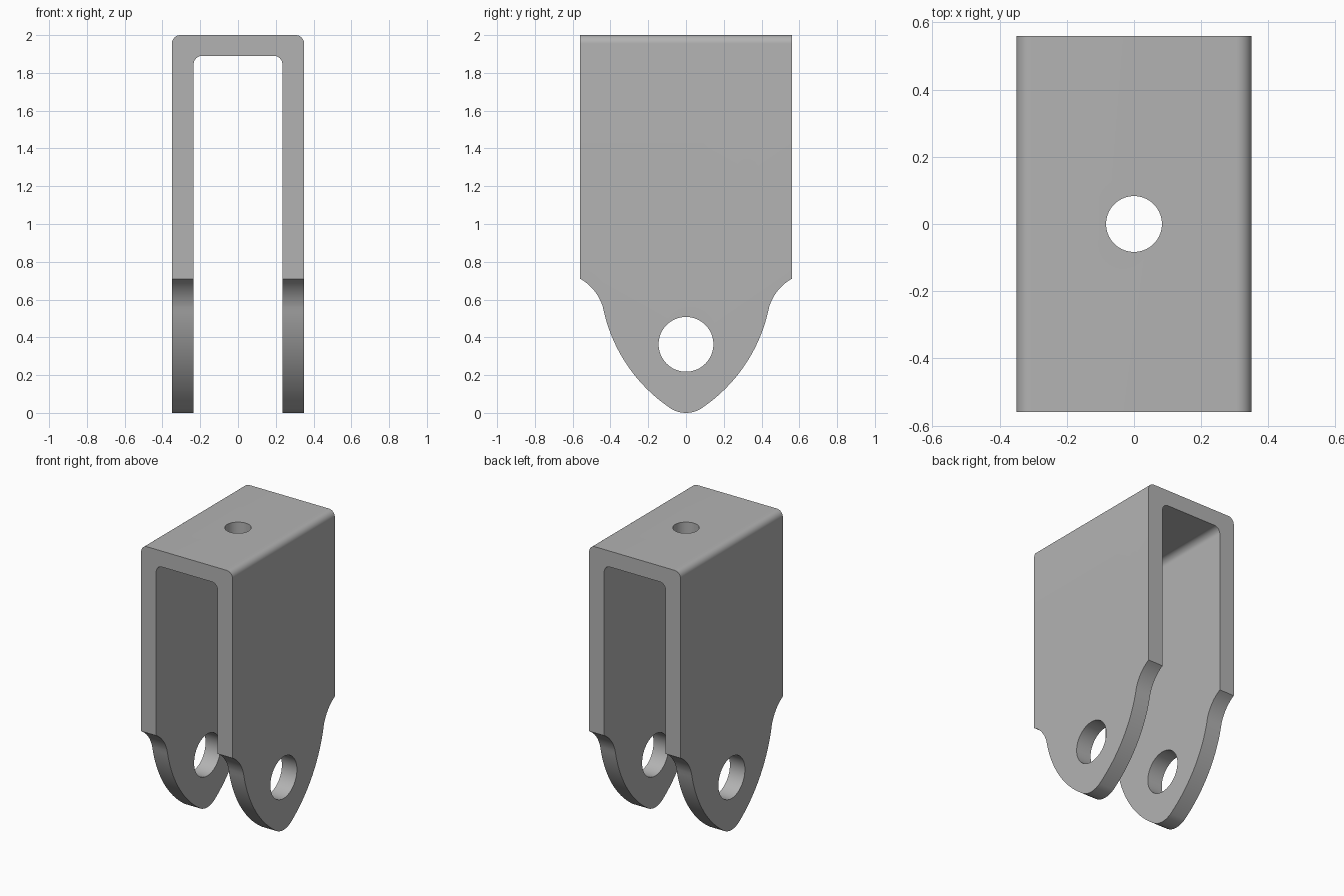
import bpy
import bmesh
from math import sin, cos, pi, radians
from mathutils import Vector, Matrix

if "Cube" in bpy.data.objects:
    bpy.data.objects.remove(bpy.data.objects["Cube"], do_unlink=True)

steel = bpy.data.materials.new("plain grey")
steel.use_nodes = True
grey = (0.45, 0.45, 0.45, 1)
steel.diffuse_color = grey
steel.node_tree.nodes["Principled BSDF"].inputs["Base Color"].default_value = grey


def arc(start, end, turn, steps=12):
    """Points from start to end on an arc turning left by turn degrees."""
    a, b = Vector(start), Vector(end)
    chord = b - a
    half = radians(turn) / 2
    normal = Vector((-chord.y, chord.x))
    centre = (a + b) / 2 + normal * (cos(half) / sin(half) / 2)
    return [tuple(centre + Matrix.Rotation(2 * half * i / steps, 2) @ (a - centre))
            for i in range(steps + 1)]


def mirrored(half):
    return half + [(-u, v) for u, v in reversed(half)]


def prism(name, outline, place, axis, depth):
    """Extrude a 2D outline symmetrically along an axis."""
    bm = bmesh.new()
    offset = Vector(axis) * depth
    points = []
    for u, v in outline:
        p = Vector(place(u, v)) - offset
        if not points or (p - points[-1]).length > 1e-5:
            points.append(p)
    if (points[0] - points[-1]).length < 1e-5:
        points.pop()
    face = bm.faces.new([bm.verts.new(p) for p in points])
    made = bmesh.ops.extrude_face_region(bm, geom=[face])["geom"]
    verts = [g for g in made if isinstance(g, bmesh.types.BMVert)]
    bmesh.ops.translate(bm, verts=verts, vec=offset * 2)
    bmesh.ops.recalc_face_normals(bm, faces=bm.faces)
    mesh = bpy.data.meshes.new(name)
    bm.to_mesh(mesh)
    bm.free()
    mesh.materials.append(steel)
    obj = bpy.data.objects.new(name, mesh)
    bpy.context.collection.objects.link(obj)
    return obj


def circle(radius, height=0, steps=64):
    return [(radius * cos(2 * pi * i / steps), height + radius * sin(2 * pi * i / steps))
            for i in range(steps)]


def along_x(u, v):
    return (0, u, v)


def along_y(u, v):
    return (u, 0, v)


def along_z(u, v):
    return (u, v, 1.9)


# Folded channel with rounded outer and inner bends
W, IN, TOP, ROOF, R = 0.35, 0.235, 2.0, 1.89, 0.045
outer = [(W, 0)] + arc((W, TOP - R), (W - R, TOP), 90)
inner = [(IN, 0)] + arc((IN, ROOF - R), (IN - R, ROOF), 90)
channel = mirrored(outer) + list(reversed(mirrored(inner)))
bracket = prism("clevis_bracket", channel, along_y, (0, 1, 0), 0.7)

# Side silhouette: rounded tip, curved flank, concave shoulder
side = (arc((0, 0), (0.08, 0.023), 32, 8)
        + arc((0.08, 0.023), (0.44, 0.56), 45, 24)
        + arc((0.44, 0.56), (0.56, 0.71), -44, 12)
        + [(0.56, 2.1)])
silhouette = prism("silhouette_cutter", mirrored(side), along_x, (1, 0, 0), 0.5)
pin_hole = prism("pin_hole_cutter", circle(0.145, 0.363), along_x, (1, 0, 0), 0.6)
bolt_hole = prism("bolt_hole_cutter", circle(0.083), along_z, (0, 0, 1), 0.3)

# Trim the channel and drill the holes
for cutter, operation in ((silhouette, 'INTERSECT'), (pin_hole, 'DIFFERENCE'),
                          (bolt_hole, 'DIFFERENCE')):
    mod = bracket.modifiers.new(cutter.name, 'BOOLEAN')
    mod.object = cutter
    mod.operation = operation
    mod.solver = 'EXACT'

bpy.ops.object.select_all(action='DESELECT')
bpy.context.view_layer.objects.active = bracket
bracket.select_set(True)
for mod in list(bracket.modifiers):
    bpy.ops.object.modifier_apply(modifier=mod.name)
for cutter in (silhouette, pin_hole, bolt_hole):
    bpy.data.objects.remove(cutter, do_unlink=True)
bpy.ops.object.shade_smooth_by_angle(angle=radians(30))
